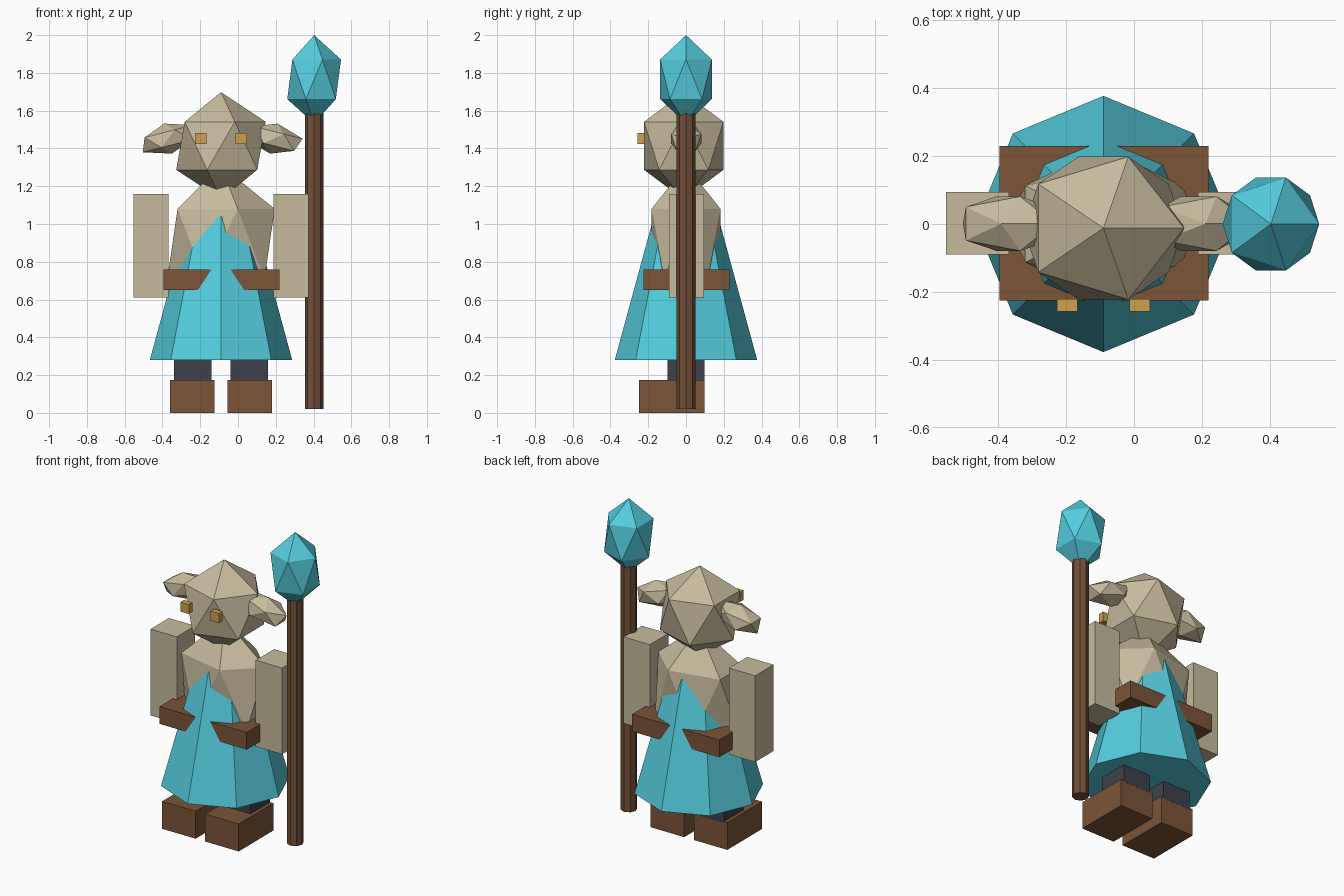
import bpy
from math import pi

if "Cube" in bpy.data.objects:
    bpy.data.objects.remove(bpy.data.objects["Cube"])

AXIS = -0.09  # body centreline; the staff stands off to one side


def material(name, rgb):
    m = bpy.data.materials.new(name)
    m.diffuse_color = (*rgb, 1)
    m.use_nodes = True
    m.node_tree.nodes["Principled BSDF"].inputs["Base Color"].default_value = m.diffuse_color
    return m


HIDE = material("hide_beige", (0.57, 0.50, 0.34))
TEAL = material("teal", (0.09, 0.61, 0.73))
LEATHER = material("leather_brown", (0.20, 0.09, 0.04))
WOOD = material("wood_brown", (0.17, 0.08, 0.04))
DARK = material("dark_cloth", (0.048, 0.053, 0.07))
GOLD = material("gold", (0.61, 0.36, 0.08))


def finish(name, mat, scale=(1, 1, 1)):
    ob = bpy.context.object
    ob.name = name
    ob.scale = scale
    ob.data.materials.append(mat)
    return ob


def box(name, loc, size, mat):
    bpy.ops.mesh.primitive_cube_add(size=1, location=loc)
    return finish(name, mat, size)


def gem(name, loc, radii, mat, tilt=0):
    # 20-sided faceted ball
    bpy.ops.mesh.primitive_ico_sphere_add(subdivisions=1, radius=1, location=loc,
                                          rotation=(0, tilt, 0))
    return finish(name, mat, radii)


def frustum(name, loc, r1, r2, depth, mat):
    bpy.ops.mesh.primitive_cone_add(vertices=8, radius1=r1, radius2=r2,
                                    depth=depth, location=loc)
    return finish(name, mat)


# Paired parts on either side of the centreline
for side, s in (("left", -1), ("right", 1)):
    box(f"{side}_boot", (AXIS + s * 0.152, -0.076, 0.0875), (0.236, 0.348, 0.175), LEATHER)
    box(f"{side}_leg", (AXIS + s * 0.149, 0, 0.31), (0.197, 0.197, 0.29), DARK)
    box(f"{side}_arm", (AXIS + s * 0.371, 0.002, 0.885), (0.185, 0.185, 0.55), HIDE)
    box(f"{side}_eye", (AXIS + s * 0.107, -0.239, 1.453), (0.06, 0.036, 0.06), GOLD)
    gem(f"{side}_ear", (AXIS + s * 0.28, 0.001, 1.452), (0.165, 0.094, 0.082), HIDE, s * 0.25)

# Body
gem("torso", (AXIS, 0, 0.894), (0.318, 0.215, 0.416), HIDE)
frustum("robe", (AXIS, 0, 0.66), 0.377, 0.17, 0.76, TEAL)
box("belt", (AXIS + 0.002, 0.002, 0.705), (0.615, 0.455, 0.11), LEATHER)
gem("head", (AXIS, -0.012, 1.414), (0.265, 0.247, 0.284), HIDE)

# Staff with crystal
frustum("staff_pole", (0.403, 0, 0.82), 0.049, 0.049, 1.6, WOOD)
gem("staff_crystal", (0.403, 0, 1.766), (0.159, 0.161, 0.234), TEAL)
